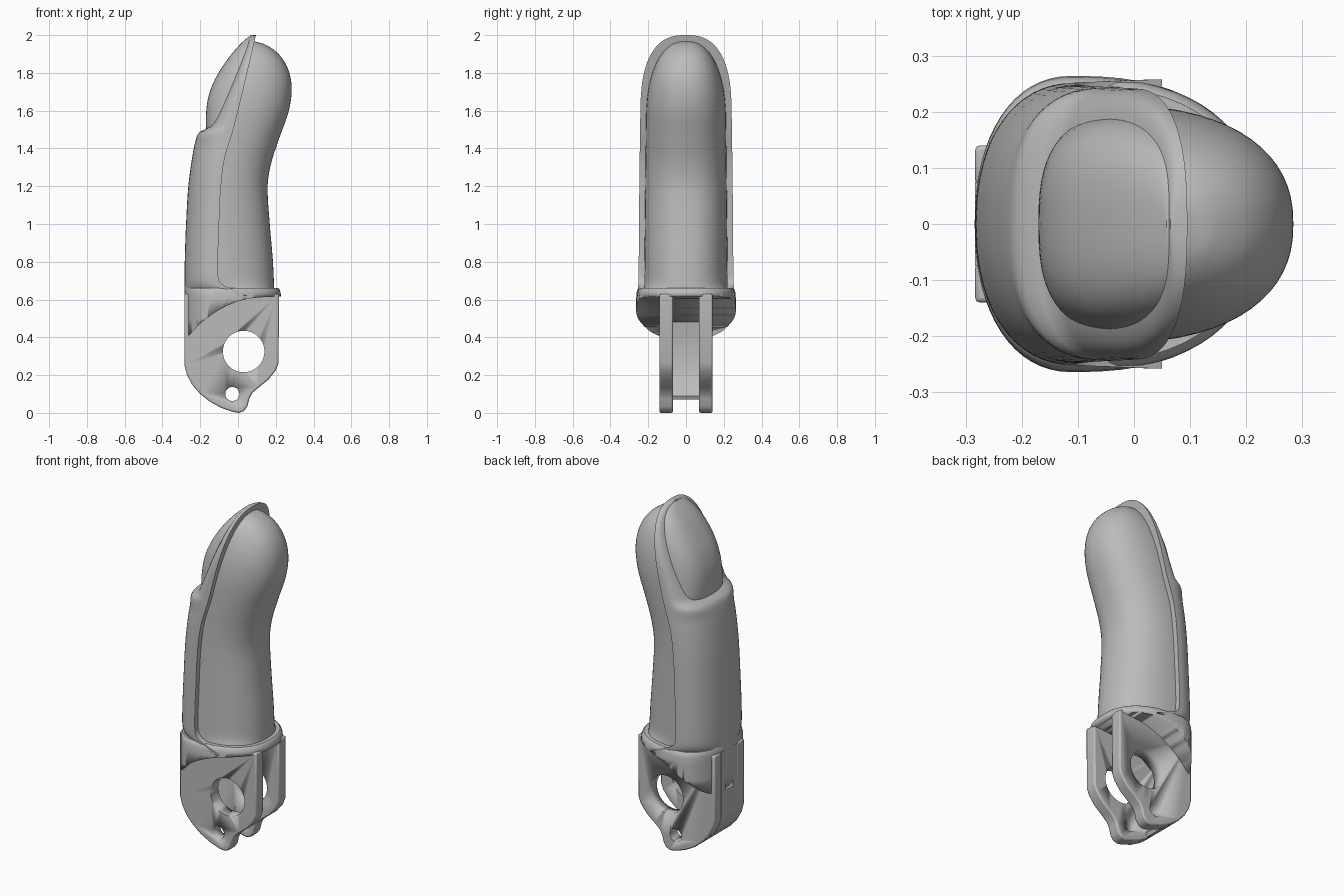
import bpy, bmesh, math

cube = bpy.data.objects.get("Cube")
if cube:
    bpy.data.objects.remove(cube, do_unlink=True)

grey = bpy.data.materials.new("satin grey")
grey.use_nodes = True
colour = (0.5, 0.5, 0.5, 1)
grey.diffuse_color = colour
grey.node_tree.nodes["Principled BSDF"].inputs["Base Color"].default_value = colour


def curve(keys):
    """Smooth function through (z, value) keys."""
    def f(z):
        z = min(max(z, keys[0][0]), keys[-1][0])
        i = 0
        while i < len(keys) - 2 and z > keys[i + 1][0]:
            i += 1

        def slope(j):
            a, b = keys[max(j - 1, 0)], keys[min(j + 1, len(keys) - 1)]
            return (b[1] - a[1]) / (b[0] - a[0])
        (z0, v0), (z1, v1) = keys[i], keys[i + 1]
        h = z1 - z0
        t = (z - z0) / h
        return (v0 * (1 + 2 * t) * (1 - t) ** 2 + v1 * t * t * (3 - 2 * t)
                + h * t * (1 - t) * (slope(i) * (1 - t) - slope(i + 1) * t))
    return f


def dome(width, start, top, n):
    """Half width that rounds off to nothing at the top."""
    def f(z):
        u = min(max((z - start) / (top - start), 0), 1)
        return max(width(z) * (1 - u ** n) ** (1 / n), 0.004)
    return f


def heights(bottom, top, count):
    """Height samples, denser towards the top."""
    return [bottom + (top - bottom) * math.sin(math.pi / 2 * i / count)
            for i in range(count + 1)]


def half_ring(x_mid, reach, width, n, z, steps=32):
    """Half superellipse from -y to +y, bulging by reach along x."""
    ring = []
    for i in range(steps + 1):
        a = math.pi * (i / steps - 0.5)
        c, s = max(math.cos(a), 0), math.sin(a)
        ring.append((x_mid + reach * c ** (2 / n),
                     width * math.copysign(abs(s) ** (2 / n), s), z))
    return ring


def finish(name, bm, angle=35):
    bmesh.ops.recalc_face_normals(bm, faces=bm.faces)
    mesh = bpy.data.meshes.new(name)
    bm.to_mesh(mesh)
    bm.free()
    mesh.materials.append(grey)
    ob = bpy.data.objects.new(name, mesh)
    bpy.context.scene.collection.objects.link(ob)
    if angle:
        bpy.ops.object.select_all(action="DESELECT")
        ob.select_set(True)
        bpy.context.view_layer.objects.active = ob
        bpy.ops.object.shade_smooth_by_angle(angle=math.radians(angle))
    return ob


def loft(name, rings, angle=35):
    bm = bmesh.new()
    loops = [[bm.verts.new(p) for p in ring] for ring in rings]
    for a, b in zip(loops, loops[1:]):
        for i in range(len(a)):
            j = (i + 1) % len(a)
            bm.faces.new((a[i], a[j], b[j], b[i]))
    bm.faces.new(loops[0])
    bm.faces.new(loops[-1])
    return finish(name, bm, angle)


def slab(name, profile, y0, y1, angle=35):
    """Extrude an xz profile between two y positions."""
    return loft(name, [[(x, y, z) for x, z in profile] for y in (y0, y1)], angle)


def cut(ob, cutter):
    mod = ob.modifiers.new("cut", "BOOLEAN")
    mod.operation = "DIFFERENCE"
    mod.solver = "EXACT"
    mod.object = cutter
    cutter.hide_render = True
    cutter.hide_set(True)
    cutter.display_type = "WIRE"


def disc(x, z, r, steps=40):
    return [(x + r * math.cos(2 * math.pi * i / steps),
             z + r * math.sin(2 * math.pi * i / steps)) for i in range(steps)]


# Shared seam between the shell and the soft pad
seam = curve([(0.62, 0.05), (0.655, -0.03), (0.68, -0.085), (0.72, -0.105),
              (1.0, -0.1), (1.2, -0.09), (1.35, -0.07), (1.5, -0.025),
              (1.7, 0.025), (1.85, 0.06), (2.0, 0.095)])

# Back shell with the lip under the nail
shell_back = curve([(0.62, -0.283), (0.8, -0.282), (1.0, -0.275), (1.2, -0.263),
                    (1.35, -0.243), (1.44, -0.225), (1.48, -0.21), (1.495, -0.19),
                    (1.51, -0.155), (1.56, -0.125), (1.75, -0.04),
                    (1.9, 0.025), (2.0, 0.065)])
shell_width = dome(curve([(0.62, 0.258), (0.7, 0.252), (1.3, 0.246), (2.0, 0.235)]),
                   1.6, 2.0, 2.6)
boxy = curve([(0.62, 2.2), (1.4, 2.3), (1.52, 3), (2.0, 3)])
loft("back_shell", [half_ring(seam(z), shell_back(z) - seam(z), shell_width(z), boxy(z), z)
                    for z in heights(0.62, 2.0, 120)], 40)

# Domed nail set in the shell
nail_back = curve([(1.44, -0.15), (1.5, -0.168), (1.6, -0.168), (1.68, -0.155),
                   (1.77, -0.12), (1.88, -0.05), (1.95, 0.01), (1.995, 0.06)])
nail_width = dome(curve([(1.44, 0.18), (1.55, 0.193), (2.0, 0.19)]), 1.65, 1.995, 2.6)
loft("nail", [half_ring(seam(z), nail_back(z) - seam(z), nail_width(z), 2.7, z)
              for z in heights(1.44, 1.993, 40)])

# Soft finger pad
pad_front = curve([(0.62, 0.193), (0.8, 0.185), (1.0, 0.168), (1.2, 0.157),
                   (1.32, 0.175), (1.45, 0.217), (1.6, 0.269), (1.72, 0.284),
                   (1.82, 0.265), (1.9, 0.215), (1.95, 0.145), (1.968, 0.085)])
pad_width = dome(curve([(0.62, 0.222), (1.2, 0.216), (1.97, 0.207)]), 1.55, 1.968, 2.3)
loft("finger_pad", [half_ring(seam(z) - 0.02, pad_front(z) - seam(z) + 0.02,
                              pad_width(z), 2.3, z)
                    for z in heights(0.62, 1.967, 80)])

# Flared base collar with a curved underside
base_rings = []
for z, grow in ((0.36, 0), (0.5, 0), (0.6, 0), (0.635, -0.002), (0.655, -0.008), (0.662, -0.016)):
    back = half_ring(-0.11, -0.174 - grow / 4, 0.264 + grow, 2.2, z)
    front = half_ring(-0.11, 0.338 + grow, 0.264 + grow, 2.4, z)
    base_rings.append(back + front[-2:0:-1])
collar = loft("base_collar", base_rings)
underside = curve([(-0.4, 0.34), (-0.3, 0.385), (-0.26, 0.41), (-0.2, 0.472),
                   (-0.1, 0.545), (0, 0.59), (0.1, 0.61), (0.4, 0.622)])
xs = [-0.4 + 0.02 * i for i in range(41)]
cut(collar, slab("underside_cutter",
                 [(x, underside(x)) for x in xs] + [(0.4, 0.2), (-0.4, 0.2)], -0.5, 0.5))

# Hinge plates with pin holes
plate = [(-0.283, 0.63), (-0.283, 0.25), (-0.27, 0.2), (-0.24, 0.145), (-0.2, 0.1),
         (-0.15, 0.06), (-0.09, 0.027), (-0.03, 0.006), (0.005, 0), (0.032, 0.01),
         (0.05, 0.035), (0.06, 0.075), (0.075, 0.105), (0.11, 0.135), (0.16, 0.175),
         (0.2, 0.225), (0.215, 0.265), (0.217, 0.63)]
pin_hole = slab("pin_hole_cutter", disc(0.03, 0.325, 0.11), -0.5, 0.5)
small_hole = slab("small_hole_cutter", disc(-0.03, 0.1, 0.037), -0.5, 0.5)
for side, name in ((1, "left_hinge_plate"), (-1, "right_hinge_plate")):
    ob = slab(name, plate, side * 0.07, side * 0.14)
    bevel = ob.modifiers.new("soft edges", "BEVEL")
    bevel.width = 0.008
    bevel.segments = 2
    bevel.angle_limit = math.radians(50)
    cut(ob, pin_hole)
    cut(ob, small_hole)

# Wall joining the plates at the back
wall = [(-0.283, 0.63), (-0.283, 0.25), (-0.27, 0.2), (-0.24, 0.145), (-0.2, 0.1),
        (-0.15, 0.07), (-0.14, 0.09), (-0.19, 0.16), (-0.21, 0.25), (-0.21, 0.42),
        (-0.15, 0.6), (-0.15, 0.63)]
slab("hinge_back_wall", wall, -0.075, 0.075)
